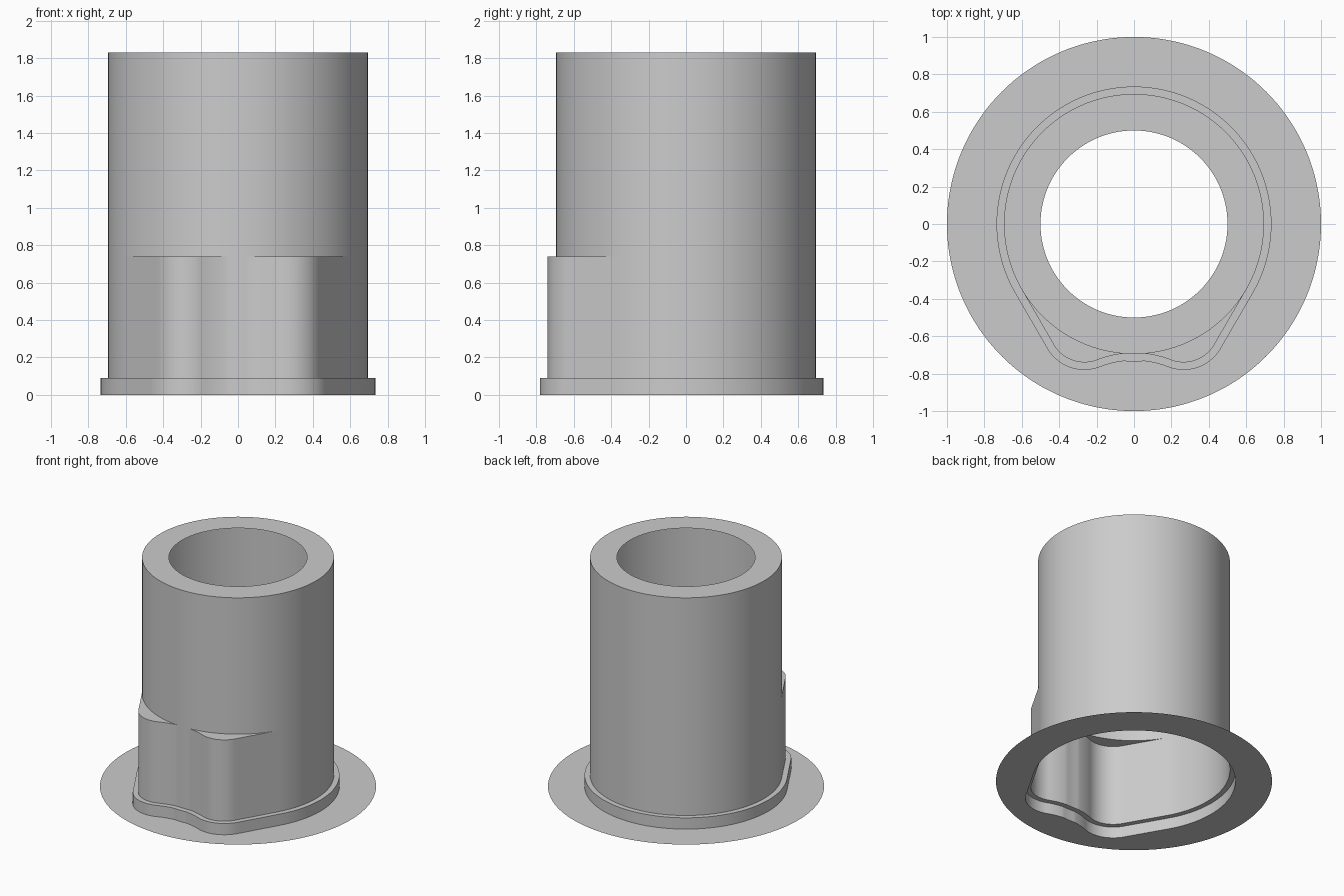
import bpy, bmesh
from math import sin, cos, radians, hypot, atan2, degrees

cube = bpy.data.objects.get("Cube")
if cube:
    bpy.data.objects.remove(cube)

grey = bpy.data.materials.new("light_grey")
grey.use_nodes = True
colour = (0.6, 0.6, 0.6, 1)
grey.diffuse_color = colour
grey.node_tree.nodes["Principled BSDF"].inputs["Base Color"].default_value = colour

TUBE_R, BORE_R, FLANGE_R = 0.695, 0.5, 1.0
COLLAR_TOP, SLEEVE_TOP, TUBE_TOP = 0.09, 0.74, 1.83
LOBE_X, LOBE_Y, LOBE_R = 0.265, -0.55, 0.19
DIP_Y, DIP_R = -1.23, 0.54


def arc(cx, cy, r, start, end, steps):
    angles = [radians(start + (end - start) * i / steps) for i in range(steps + 1)]
    return [(cx + r * cos(a), cy + r * sin(a)) for a in angles]


def lobed_profile(offset):
    """Round body with two rounded front lobes, counterclockwise from the front."""
    tangent = degrees(atan2(LOBE_Y - DIP_Y, LOBE_X))
    dip = arc(0, DIP_Y, DIP_R - offset, 90, tangent, 14)
    lobe = arc(LOBE_X, LOBE_Y, LOBE_R + offset, tangent - 180, -30, 20)
    body = arc(0, 0, TUBE_R + offset, -30, 90, 48)
    (x0, y0), (x1, y1) = lobe[-1], body[0]
    flank = [(x0 + (x1 - x0) * t / 12, y0 + (y1 - y0) * t / 12) for t in range(1, 12)]
    half = dip + lobe[1:] + flank + body
    # Keep the dip from cutting into the round tube
    fixed = []
    for x, y in half:
        k = max(1, (TUBE_R + offset) / hypot(x, y))
        fixed.append((x * k, y * k))
    return fixed + [(-x, y) for x, y in reversed(fixed[1:-1])]


def circle_from(profile, r):
    return [(x * r / hypot(x, y), y * r / hypot(x, y)) for x, y in profile]


def loft(name, *sections):
    """Skin consecutive (profile, height) sections with quads."""
    bm = bmesh.new()
    rings = [[bm.verts.new((x, y, z)) for x, y in pts] for pts, z in sections]
    for a, b in zip(rings, rings[1:]):
        n = len(a)
        for i in range(n):
            j = (i + 1) % n
            bm.faces.new((a[i], a[j], b[j], b[i]))
    bmesh.ops.remove_doubles(bm, verts=bm.verts, dist=0.00005)
    mesh = bpy.data.meshes.new(name)
    bm.to_mesh(mesh)
    bm.free()
    mesh.materials.append(grey)
    obj = bpy.data.objects.new(name, mesh)
    bpy.context.collection.objects.link(obj)
    bpy.ops.object.select_all(action='DESELECT')
    obj.select_set(True)
    bpy.context.view_layer.objects.active = obj
    bpy.ops.object.shade_smooth_by_angle(angle=radians(30))


sleeve = lobed_profile(0)
collar = lobed_profile(0.04)
tube = circle_from(sleeve, TUBE_R)

# Thin flat flange around the foot
loft("base_flange", (circle_from(collar, FLANGE_R), 0), (collar, 0))
# Low collar with its narrow ledge
loft("collar", (collar, 0), (collar, COLLAR_TOP), (sleeve, COLLAR_TOP))
# Lobed lower sleeve with the shoulders over the lobes
loft("lobed_sleeve", (sleeve, COLLAR_TOP), (sleeve, SLEEVE_TOP), (tube, SLEEVE_TOP))
# Round upper tube with its open top ring
loft("upper_tube", (tube, SLEEVE_TOP), (tube, TUBE_TOP),
     (circle_from(sleeve, BORE_R), TUBE_TOP))
